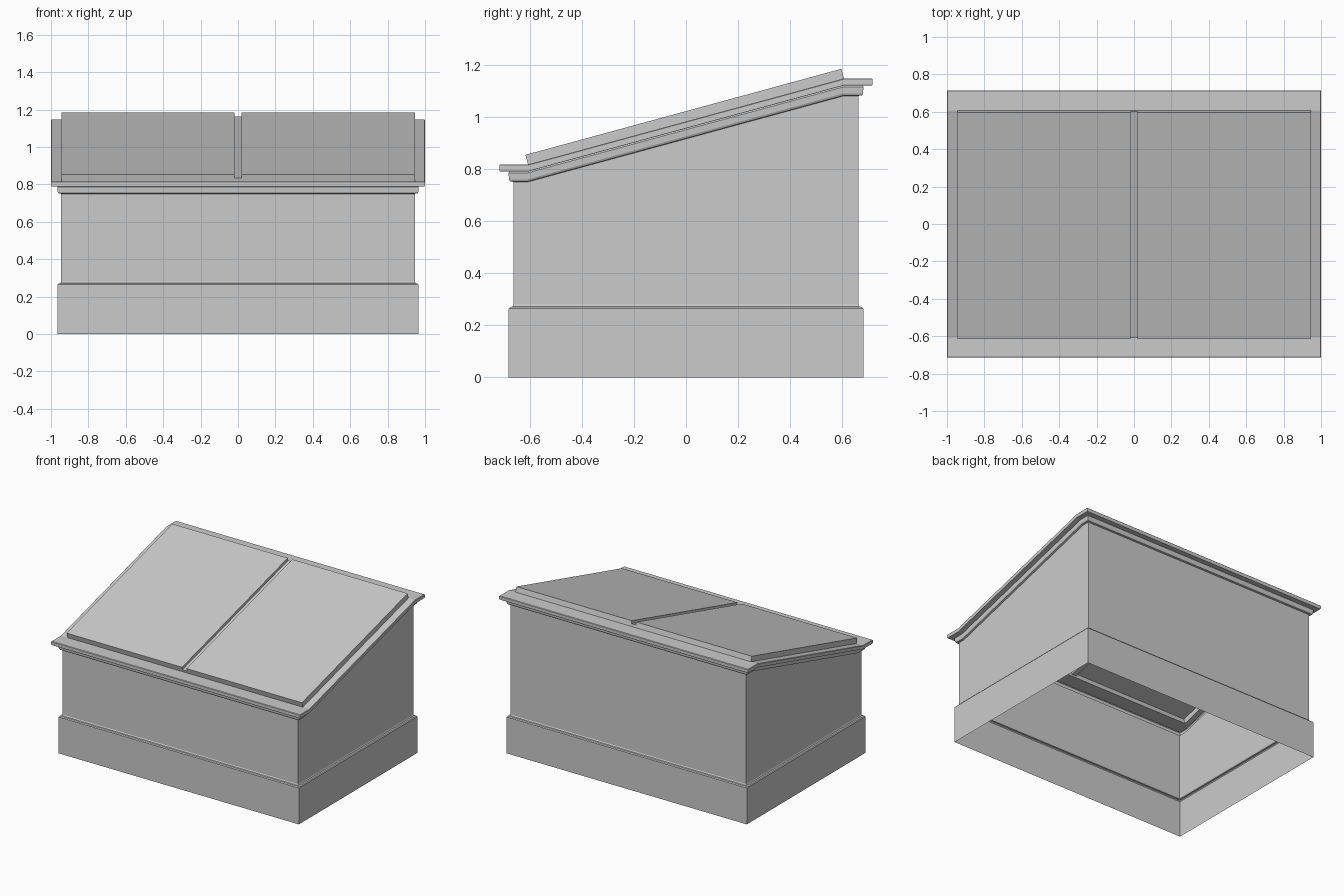
import bpy, bmesh, math
from mathutils import Vector

if "Cube" in bpy.data.objects:
    bpy.data.objects.remove(bpy.data.objects["Cube"])

BEND, RISE = 0.606, 0.33          # slope runs between y = -BEND and y = BEND
OUT_X, OUT_Y = 1.0, 0.715         # outermost edge of the cornice


def make_object(name, bm):
    bmesh.ops.remove_doubles(bm, verts=bm.verts, dist=1e-5)
    bmesh.ops.recalc_face_normals(bm, faces=bm.faces)
    mesh = bpy.data.meshes.new(name)
    bm.to_mesh(mesh)
    bm.free()
    obj = bpy.data.objects.new(name, mesh)
    bpy.context.collection.objects.link(obj)
    return obj


def ring(bm, x, y, z, sloped):
    pts = [(-x, -y), (x, -y), (x, -BEND), (x, BEND),
           (x, y), (-x, y), (-x, BEND), (-x, -BEND)]
    verts = []
    for px, py in pts:
        t = (max(-BEND, min(BEND, py)) + BEND) / (2 * BEND)
        verts.append(bm.verts.new((px, py, z + (RISE * t if sloped else 0))))
    return verts


def loft(name, rings):
    bm = bmesh.new()
    loops = [ring(bm, *r) for r in rings]
    for a, b in zip(loops, loops[1:]):
        for i in range(8):
            j = (i + 1) % 8
            bm.faces.new((a[i], a[j], b[j], b[i]))
    return make_object(name, bm)


# Open-bottomed box: plinth, walls, sloped cornice and lid frame.
# Each profile entry: inset from the outer edge, height, follows the slope
profile = [
    (0.035, 0.0, False), (0.035, 0.264, False), (0.040, 0.270, False),
    (0.050, 0.272, False), (0.054, 0.280, False),
    (0.054, 0.750, True), (0.040, 0.752, True), (0.036, 0.760, True),
    (0.034, 0.785, True), (0.038, 0.790, True),
    (0.002, 0.790, True), (0.0, 0.793, True), (0.0, 0.814, True),
    (0.003, 0.817, True),
]
rings = [(OUT_X - d, OUT_Y - d, z, s) for d, z, s in profile]
rings.append((0.945, BEND, 0.817, True))
loft("box_and_cornice", rings)

# Two-panel lid: a grooved section swept up the slope
section = [(-0.945, 0), (-0.945, 0.038), (-0.018, 0.038), (-0.018, 0.018),
           (0.018, 0.018), (0.018, 0.038), (0.945, 0.038), (0.945, 0)]
angle = math.atan2(RISE, 2 * BEND)
normal = Vector((0, -math.sin(angle), math.cos(angle)))
bm = bmesh.new()
ends = []
for base in (Vector((0, -BEND, 0.817)), Vector((0, BEND, 0.817 + RISE))):
    ends.append([bm.verts.new(base + Vector((x, 0, 0)) + normal * h)
                 for x, h in section])
for i in range(len(section) - 1):
    bm.faces.new((ends[0][i], ends[0][i + 1], ends[1][i + 1], ends[1][i]))
for end in ends:
    bm.faces.new(end)
make_object("lid_panels", bm)
